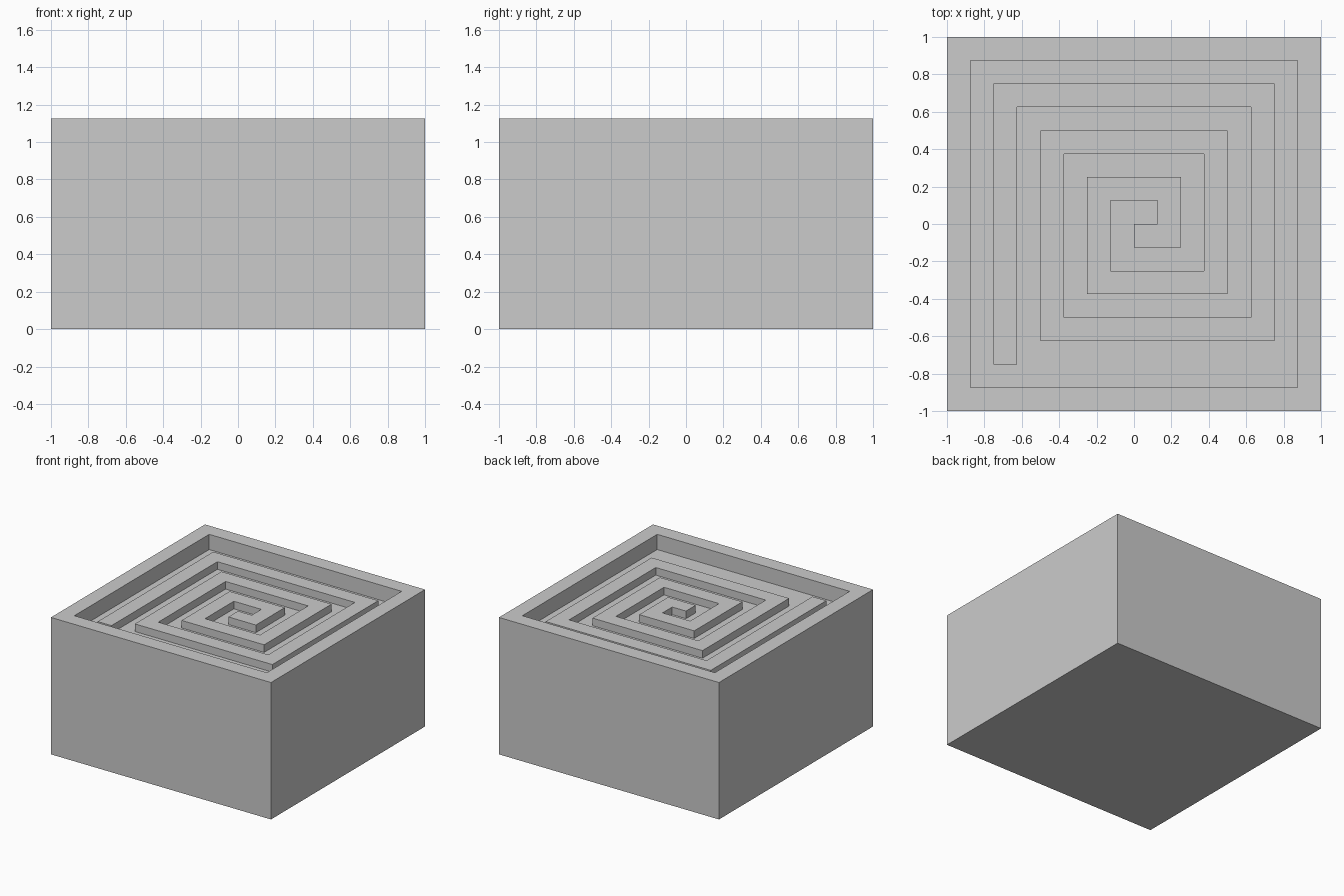
import bpy, bmesh
from mathutils import Vector

if "Cube" in bpy.data.objects:
    bpy.data.objects.remove(bpy.data.objects["Cube"])

U = 0.125                      # one grid cell: rim, wall and gap width
TOP, FLOOR, RIDGE = 9 * U, 8 * U, 8.5 * U


def finish(name, bm):
    bmesh.ops.recalc_face_normals(bm, faces=bm.faces)
    mesh = bpy.data.meshes.new(name)
    bm.to_mesh(mesh)
    bm.free()
    obj = bpy.data.objects.new(name, mesh)
    bpy.context.collection.objects.link(obj)
    return obj


# Square block with a shallow recess sunk inside its rim
bm = bmesh.new()
bmesh.ops.create_cube(bm, size=2)
for v in bm.verts:
    v.co.z = TOP if v.co.z > 0 else 0
bm.normal_update()
top = max(bm.faces, key=lambda f: f.calc_center_median().z)
bmesh.ops.inset_region(bm, faces=[top], thickness=U, use_even_offset=True)
floor = bmesh.ops.extrude_discrete_faces(bm, faces=[top])["faces"][0]
for v in floor.verts:
    v.co.z = FLOOR
finish("block", bm)

# Centre line of the square spiral, wound outwards from the middle
path = [Vector((0, -U / 2))]
for k in range(3):
    r = (1.5 + 2 * k) * U
    path += [Vector(p) for p in ((r, U - r), (r, r), (-r, r), (-r, -r - U))]
path[-1].y = -6 * U            # outer end stops short

# Spiral ridge: mitred strip along the path, raised from the recess floor
bm = bmesh.new()
dirs = [(b - a).normalized() for a, b in zip(path, path[1:])]
normals = [Vector((-d.y, d.x)) for d in dirs]
rows = []
for i, p in enumerate(path):
    if 0 < i < len(path) - 1:
        off = normals[i - 1] + normals[i]
    else:
        off = normals[min(i, len(normals) - 1)]
    rows.append([bm.verts.new((*(p + off * s * U / 2), FLOOR)) for s in (1, -1)])
for (a, b), (c, d) in zip(rows, rows[1:]):
    bm.faces.new((a, b, d, c))
raised = bmesh.ops.extrude_face_region(bm, geom=bm.faces[:], use_keep_orig=True)["geom"]
for v in raised:
    if isinstance(v, bmesh.types.BMVert):
        v.co.z = RIDGE
finish("spiral_ridge", bm)
